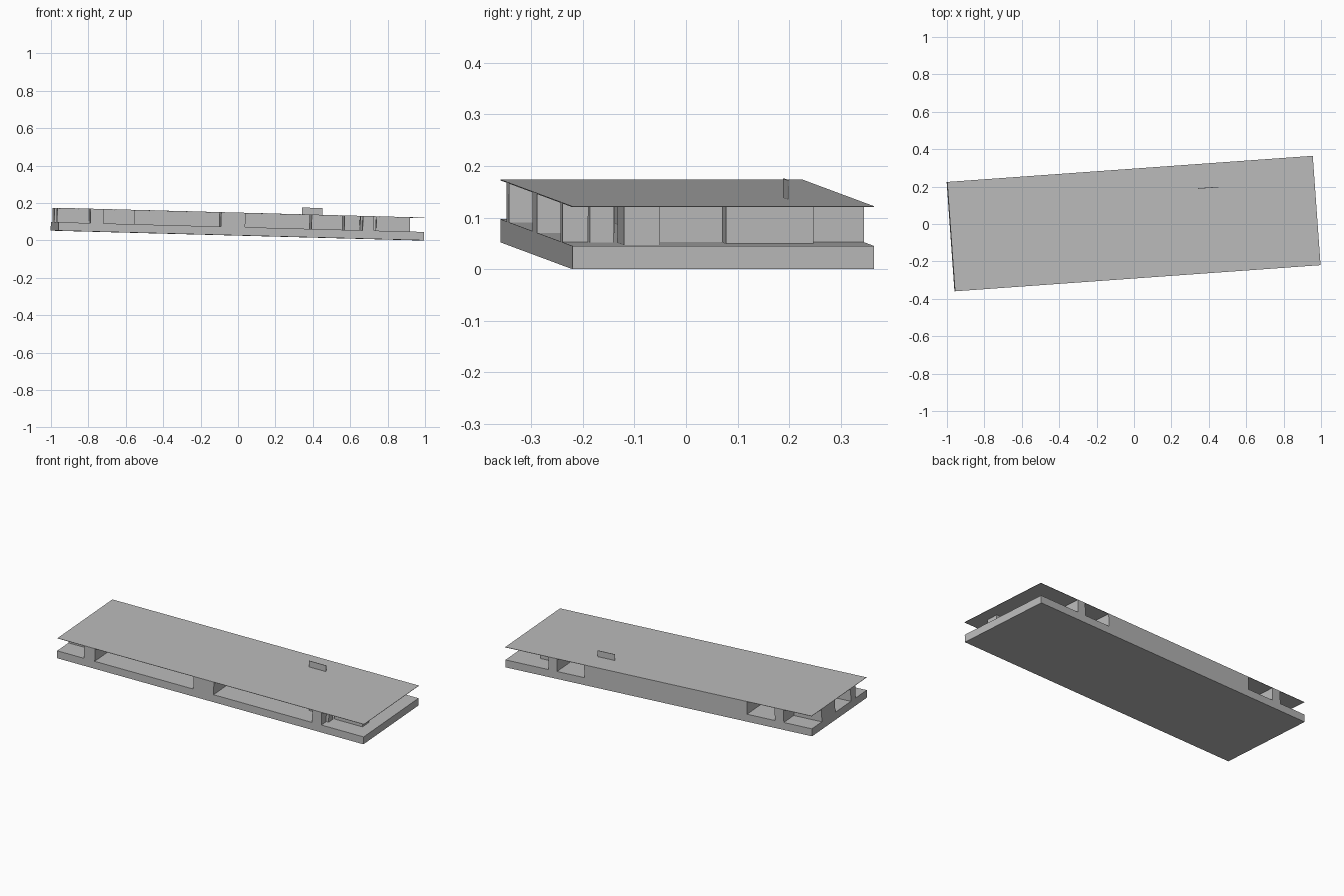
import bpy
import bmesh
import math
from mathutils import Matrix, Vector

cube = bpy.data.objects.get("Cube")
if cube:
    bpy.data.objects.remove(cube, do_unlink=True)

# Single plain grey
grey = bpy.data.materials.new("plain_grey")
grey.use_nodes = True
GREY = (0.5, 0.5, 0.5, 1)
grey.diffuse_color = GREY
grey.node_tree.nodes["Principled BSDF"].inputs["Base Color"].default_value = GREY

# Building frame: front left floor corner, turned in plan and pitched along its length
FRAME = (Matrix.Translation((-0.96, -0.36, 0.052))
         @ Matrix.Rotation(math.radians(4.09), 4, 'Z')
         @ Matrix.Rotation(math.radians(1.52), 4, 'Y'))
LENGTH, DEPTH = 1.96, 0.586
FLOOR, CEILING, ROOF = 0.045, 0.12, 0.122


def block(name, u, v, w=(FLOOR, CEILING)):
    """Box spanning ranges along the length, depth and height of the building."""
    lo, hi = Vector((u[0], v[0], w[0])), Vector((u[1], v[1], w[1]))
    bm = bmesh.new()
    bmesh.ops.create_cube(bm, size=1)
    bmesh.ops.scale(bm, vec=hi - lo, verts=bm.verts)
    bmesh.ops.translate(bm, vec=(lo + hi) / 2, verts=bm.verts)
    mesh = bpy.data.meshes.new(name)
    bm.to_mesh(mesh)
    bm.free()
    mesh.materials.append(grey)
    obj = bpy.data.objects.new(name, mesh)
    obj.matrix_world = FRAME
    bpy.context.collection.objects.link(obj)
    return obj


# Floor slab, thin roof and the upright plate on the roof
block("floor_slab", (0, LENGTH), (0, DEPTH), (0, FLOOR))
block("roof_sheet", (0, LENGTH), (0, DEPTH), (CEILING, ROOF))
block("roof_plate", (1.335, 1.445), (0.454, 0.457), (ROOF, 0.159))

# Walls flush with the front edge
block("front_wall_left", (0.17, 0.24), (0, 0.15))
block("front_wall_middle", (0.87, 1.0), (0, 0.15))
block("front_wall_right", (1.63, 1.69), (0, 0.05))
block("front_wall_right_return", (1.62, 1.705), (0.052, 0.098))

# Walls flush with the back edge
block("back_wall_left", (0.18, 0.237), (0.44, DEPTH))
block("back_wall_long", (0.415, 1.455), (0.44, DEPTH))
block("back_wall_right", (1.63, 1.685), (0.44, DEPTH))

# Walls towards the two ends
block("left_end_wall_front", (0, 0.18), (0.12, 0.17))
block("left_end_wall_back", (0, 0.178), (0.336, 0.48))
block("right_end_wall_front", (1.71, 1.89), (0.105, 0.175))
block("right_end_wall_back", (1.69, 1.8), (0.31, 0.48))

# Inner room walls
block("inner_wall_left", (0.24, 0.42), (0.2, 0.38))
block("inner_wall_right", (1.37, 1.535), (0.2, 0.38))
block("inner_wall_far_right", (1.54, 1.66), (0.12, 0.32))
